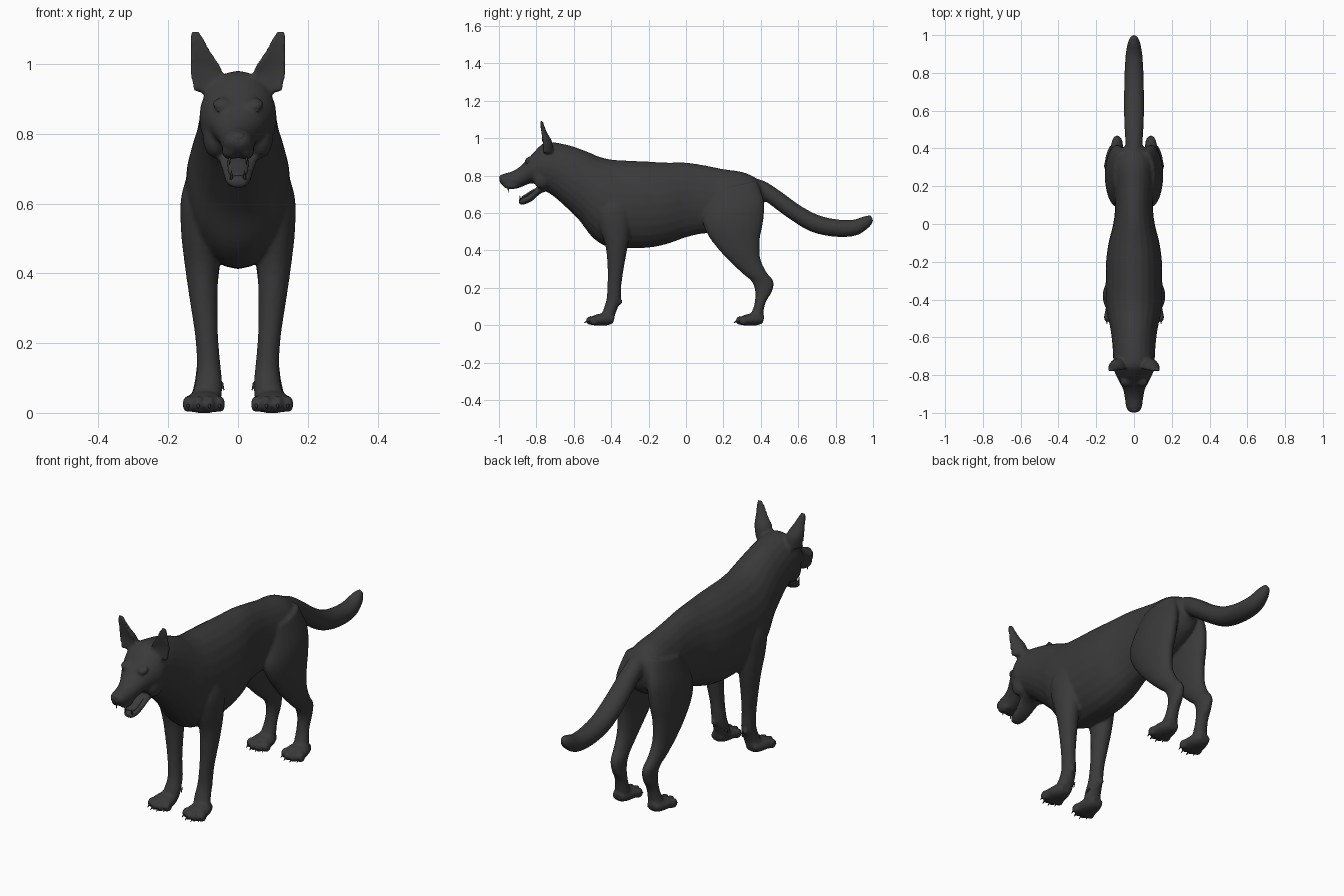
import bpy, bmesh, math
from mathutils import Vector, Matrix

cube = bpy.data.objects.get("Cube")
if cube:
    bpy.data.objects.remove(cube, do_unlink=True)


def make_material(name, value):
    mat = bpy.data.materials.new(name)
    mat.use_nodes = True
    colour = (value, value, value, 1)
    mat.diffuse_color = colour
    mat.node_tree.nodes["Principled BSDF"].inputs["Base Color"].default_value = colour
    return mat


COAT = make_material("charcoal coat", 0.042)
SIDES, STEPS = 24, 4


def spline(a, b, c, d, t):
    """Smooth blend from b to c with a and d as neighbours."""
    return 0.5 * (2 * b + (c - a) * t + (2 * a - 5 * b + 4 * c - d) * t * t
                  + (3 * b - a - 3 * c + d) * t ** 3)


def loft(bm, stations, side=1, centre=0, shift=0, cup=None):
    """Oval rings in hundredths: edge y, z, opposite edge y, z, half width, centre x."""
    rows = [list(s) + [centre] * (6 - len(s)) for s in stations]
    fine, last = [], len(rows) - 1
    for i in range(last):
        near = [rows[max(i - 1, 0)], rows[i], rows[i + 1], rows[min(i + 2, last)]]
        for k in range(STEPS):
            fine.append([spline(*v, k / STEPS) for v in zip(*near)])
    fine.append(rows[-1])
    rings = []
    for y1, z1, y2, z2, w, x in fine:
        ring = []
        for k in range(SIDES):
            a = math.tau * k / SIDES
            s = math.sin(a)
            if cup is not None and s < 0:
                s *= -cup
            ring.append(bm.verts.new(Vector((
                side * (x + w * math.cos(a)),
                shift + (y1 + y2) / 2 + s * (y2 - y1) / 2,
                (z1 + z2) / 2 + s * (z2 - z1) / 2)) / 100))
        rings.append(ring)
    for lower, upper in zip(rings, rings[1:]):
        for k in range(SIDES):
            n = (k + 1) % SIDES
            bm.faces.new((lower[k], lower[n], upper[n], upper[k]))
    bm.faces.new(rings[0])
    bm.faces.new(rings[-1])


def ball(bm, pos, size, tilt=0):
    m = (Matrix.Translation(Vector(pos) / 100) @ Matrix.Rotation(tilt, 4, 'X')
         @ Matrix.Diagonal((*(Vector(size) / 100), 1)))
    bmesh.ops.create_uvsphere(bm, u_segments=16, v_segments=10, radius=1, matrix=m)


def spike(bm, pos, direction, radius, length):
    turn = Vector(direction).to_track_quat('Z', 'Y').to_matrix().to_4x4()
    bmesh.ops.create_cone(bm, cap_ends=True, segments=8, radius1=radius / 100,
                          radius2=radius / 500, depth=length / 100,
                          matrix=Matrix.Translation(Vector(pos) / 100) @ turn)


def finish(bm, name):
    bmesh.ops.recalc_face_normals(bm, faces=bm.faces)
    for f in bm.faces:
        f.smooth = True
    mesh = bpy.data.meshes.new(name)
    bm.to_mesh(mesh)
    bm.free()
    mesh.materials.append(COAT)
    obj = bpy.data.objects.new(name, mesh)
    bpy.context.collection.objects.link(obj)
    return obj


# Torso, neck, skull and upper muzzle
TRUNK = [(40, 77, 42, 67, 5), (36, 79.5, 39, 60, 8.5), (30, 82, 30, 54, 10.5),
         (20, 83.5, 18, 49.5, 10.5), (10, 85.5, 9, 49, 10), (0, 87, 0, 47, 11),
         (-10, 87, -10, 43.5, 13.5), (-20, 87.5, -20, 41.5, 14.8),
         (-30, 88, -31, 41.3, 15), (-39, 88.5, -42, 42, 15),
         (-46, 90, -50, 47, 14.2), (-52, 92.5, -57, 56, 12.7),
         (-60, 95.5, -63, 62, 11.7), (-66, 97, -69, 67.5, 11.2),
         (-72, 98, -73, 70.5, 11), (-76, 97.5, -76, 72, 11),
         (-80, 94, -79, 74, 9.8), (-85, 88.5, -82, 76, 7.8),
         (-89, 84.7, -86, 74.8, 5.8), (-93, 82.3, -91, 73, 4.9),
         (-98, 80.8, -97, 74, 4), (-100, 79, -99.6, 76.5, 2)]
TAIL = [(33, 79, 36, 68, 4), (41, 77.5, 42, 66.5, 4.5), (50, 72, 45, 64.5, 4.8),
        (60, 64.7, 55.5, 56.8, 5.3), (70, 59.2, 67, 50, 5.3),
        (80, 56.7, 80, 47.3, 5), (89, 56.4, 91, 48, 4.4),
        (95, 58.2, 98, 52.5, 3.1), (98.7, 59, 100.2, 56, 1.4)]
JAW = [(-76, 77, -75, 71.5, 7), (-79, 74.5, -78, 70.3, 5.6), (-83, 71, -82, 66.7, 4.4),
       (-87, 68.7, -86, 64.7, 3.7), (-89.6, 67.2, -89.2, 64.4, 2.3)]
EAR = [(-83, 92, -71, 92, 4.6, 8), (-83, 98, -71.5, 98, 4.7, 9.1),
       (-81.5, 103, -74.2, 103, 3.3, 10.6), (-80.5, 107, -75.8, 107, 2.2, 11.8),
       (-79.8, 109.4, -76.4, 109.4, 1.2, 12.2)]
FRONT_LEG = [(-44, 74, -34, 75, 4, 8), (-48, 62, -29, 64, 6.6, 9.5),
             (-46, 52, -29.5, 54, 6, 10.4), (-43, 42, -31, 43, 4.9, 10.4),
             (-42, 32, -33, 32, 4, 9.8), (-42, 22, -34.5, 22, 3.3, 9),
             (-42.5, 14, -35, 13.5, 3.4, 8.4), (-44, 9, -37, 8, 3.9, 8.4),
             (-45, 6, -39, 3, 4.4, 9)]
HIND_LEG = [(14, 72, 38, 77, 5, 6), (9, 58, 41.8, 66, 6, 8.6),
            (11, 49.5, 41.2, 55, 6, 9.5), (17, 41, 39.5, 46, 5, 10),
            (24, 33.5, 39.7, 36, 4, 10), (31, 27, 43, 28.5, 3.4, 9.6),
            (35, 23.5, 46.8, 23.5, 3.1, 9), (37, 18, 46, 18, 2.9, 8.8),
            (36.5, 11, 42.5, 12, 3.1, 9), (35, 7, 41, 4, 3.8, 9.4)]
PAW = [(-38, 5, -39, 1, 3), (-42, 6.5, -42, 0, 4.6), (-46, 6.2, -46, -0.1, 5.6),
       (-49, 5.4, -49, -0.1, 5.6), (-51, 4, -51, 0.5, 4.6)]
PAW_X, HIND_SHIFT = 9.8, 80
TOES = [(-4.5, -49.3), (-1.6, -51), (1.6, -51), (4.5, -49.3)]

body = bmesh.new()
loft(body, TRUNK)
loft(body, TAIL)
loft(body, JAW)
for side in (1, -1):
    loft(body, EAR, side, cup=0.2)
    loft(body, FRONT_LEG, side)
    loft(body, HIND_LEG, side)
    # Brow, cheek and lip swellings
    ball(body, (side * 4.6, -84, 88.6), (2.8, 2.6, 1.4), 0.6)
    ball(body, (side * 6.5, -77, 79), (3.6, 5, 6))
    ball(body, (side * 2.2, -93.5, 75), (2.5, 4.5, 2.4))
    for shift in (0, HIND_SHIFT):
        loft(body, PAW, side, PAW_X, shift)
        for x, y in TOES:
            ball(body, (side * (PAW_X + x), y + shift, 2.5), (1.7, 2.6, 2.5))
    # Pad behind the wrist
    ball(body, (side * 9, -35.2, 12.6), (1.3, 1.3, 1.6))

# Fuse the forms into one skin
dog = finish(body, "dog_body")
skin = dog.modifiers.new("fuse", 'REMESH')
skin.mode = 'VOXEL'
skin.voxel_size = 0.007
skin.use_smooth_shade = True
soften = dog.modifiers.new("soften", 'SMOOTH')
soften.factor = 0.5
soften.iterations = 7

# Nose pad and eyes
nose = bmesh.new()
ball(nose, (0, -97.8, 78.8), (2.6, 2.1, 1.9))
finish(nose, "nose")
eyes = bmesh.new()
for side in (1, -1):
    ball(eyes, (side * 5, -84.6, 87), (1.3, 1.2, 1))
finish(eyes, "eyes")

# Tongue
tongue = bmesh.new()
loft(tongue, [(-78, 74.5, -78, 73, 3), (-82, 72.5, -82, 70.5, 3),
              (-86, 70, -86, 68, 2.7), (-88, 68.8, -88, 67.4, 1.6)])
finish(tongue, "tongue")

# Fangs
teeth = bmesh.new()
for side in (1, -1):
    spike(teeth, (side * 2.4, -95, 72.4), (0, 0, -1), 0.5, 2.6)
    spike(teeth, (side * 1.9, -88.7, 68.2), (0, -0.2, 1), 0.5, 2.6)
finish(teeth, "fangs")

# Claws on every toe, with a dewclaw on each front leg
claws = bmesh.new()
for side in (1, -1):
    for shift in (0, HIND_SHIFT):
        for x, y in TOES:
            spike(claws, (side * (PAW_X + x), y + shift - 2.6, 1.8), (0, -1, -0.6), 0.6, 2.2)
    spike(claws, (side * 4.4, -39.5, 7.5), (-side * 0.4, -0.6, -1), 0.6, 2.4)
finish(claws, "claws")
